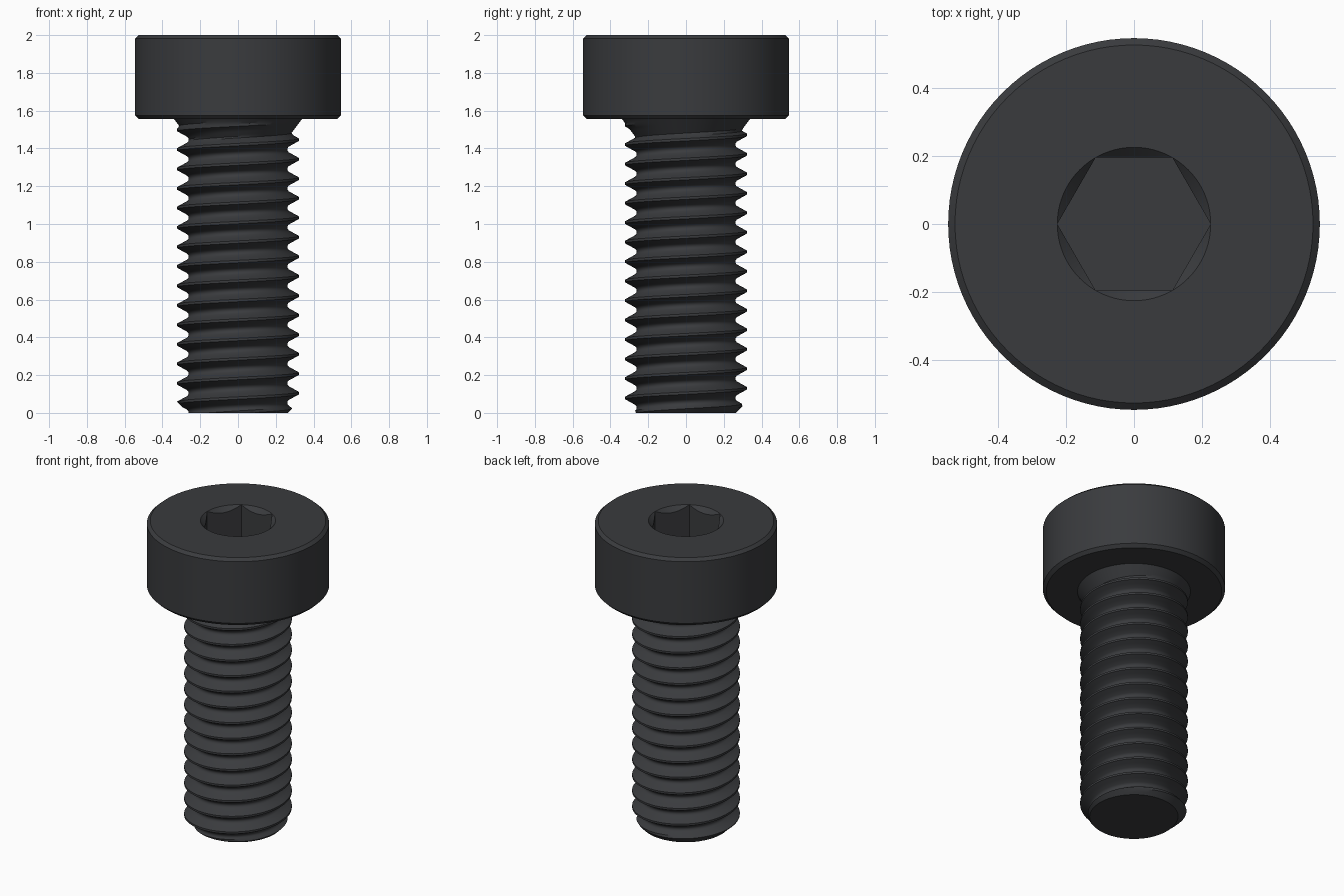
import bpy, bmesh
from math import sin, cos, pi, radians, floor

if "Cube" in bpy.data.objects:
    bpy.data.objects.remove(bpy.data.objects["Cube"])

N = 96                      # segments around
PITCH, CREST, ROOT = 0.1032, 0.322, 0.261
SEAT, TOP = 1.555, 2.0      # underside and top of head

mat = bpy.data.materials.new("black_steel")
mat.diffuse_color = (0.042, 0.044, 0.048, 1)
mat.use_nodes = True
mat.node_tree.nodes["Principled BSDF"].inputs["Base Color"].default_value = mat.diffuse_color


def finish(bm, name):
    bmesh.ops.remove_doubles(bm, verts=bm.verts, dist=1e-5)
    bmesh.ops.recalc_face_normals(bm, faces=bm.faces)
    me = bpy.data.meshes.new(name)
    bm.to_mesh(me)
    bm.free()
    ob = bpy.data.objects.new(name, me)
    bpy.context.collection.objects.link(ob)
    me.materials.append(mat)
    bpy.ops.object.select_all(action='DESELECT')
    ob.select_set(True)
    bpy.context.view_layer.objects.active = ob
    bpy.ops.object.shade_smooth_by_angle(angle=radians(30))
    return ob


def skin(bm, rows):
    """Bridge neighbouring rows of vertices with quads."""
    for a, b in zip(rows, rows[1:]):
        for i in range(len(a) - 1):
            bm.faces.new((a[i], a[i + 1], b[i + 1], b[i]))


# Thread profile: (distance from crest in pitches, fraction of depth)
PROFILE = [(0, 0), (0.0625, 0), (0.34, 0.86), (0.42, 0.97), (0.5, 1)]


def shank_radius(t, z):
    u = (z - 0.0015) / PITCH - t / (2 * pi)
    a = abs(u - floor(u + 0.5))
    for (a0, d0), (a1, d1) in zip(PROFILE, PROFILE[1:]):
        if a <= a1 + 1e-9:
            d = d0 + (d1 - d0) * (a - a0) / (a1 - a0)
            break
    r = CREST - d * (CREST - ROOT)
    r = max(r, 0.338 - (SEAT - z) * 0.75)     # flare under the head
    return min(r, 0.265 + z)                  # chamfered tip


# Threaded shank: rows follow the helix and are clamped at both ends
bm = bmesh.new()
rows = []
for turn in range(-2, 18):
    for u in (-0.5, -0.42, -0.34, -0.2, -0.0625, 0.0625, 0.2, 0.34, 0.42):
        row = []
        for i in range(N + 1):
            t = 2 * pi * i / N
            z = min(max((turn + u + i / N) * PITCH + 0.0015, 0), SEAT)
            r = shank_radius(t, z)
            row.append(bm.verts.new((r * cos(t), r * sin(t), z)))
        rows.append(row)
skin(bm, rows)
bmesh.ops.remove_doubles(bm, verts=bm.verts, dist=1e-5)
tip = [e for e in bm.edges if e.is_boundary and all(v.co.z < 1e-4 for v in e.verts)]
bmesh.ops.holes_fill(bm, edges=tip, sides=0)
finish(bm, "threaded_shank")


# Head: turned outside, conical lead-in, hexagonal socket
def hex_radius(t):
    return 0.225 * cos(pi / 6) / cos((t % (pi / 3)) - pi / 6)


bm = bmesh.new()
outline = [(0.338, SEAT), (0.525, SEAT), (0.545, SEAT + 0.02),
           (0.545, TOP - 0.018), (0.525, TOP), (0.225, TOP)]
rings = [[(r, z)] * (N + 1) for r, z in outline]
hexagon = [hex_radius(2 * pi * i / N) for i in range(N + 1)]
rings.append([(r, TOP - (0.225 - r)) for r in hexagon])
rings.append([(r, TOP - 0.26) for r in hexagon])
rows = [[bm.verts.new((r * cos(2 * pi * i / N), r * sin(2 * pi * i / N), z))
         for i, (r, z) in enumerate(ring)] for ring in rings]
skin(bm, rows)
bm.faces.new(rows[-1][:N])
finish(bm, "socket_head")
